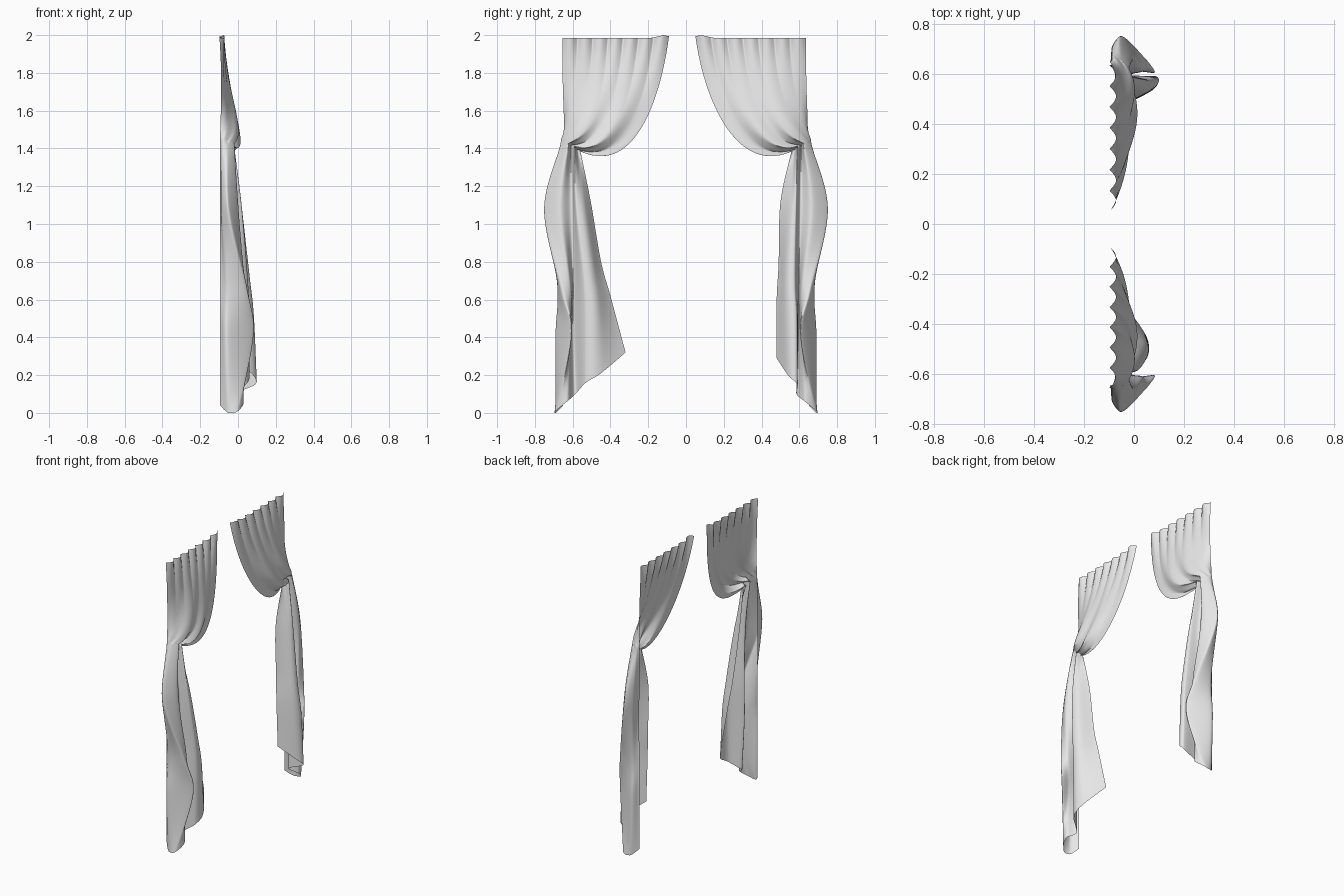
import bpy
from math import sin, pi
from mathutils import Vector

cube = bpy.data.objects.get("Cube")
if cube:
    bpy.data.objects.remove(cube, do_unlink=True)

fabric = bpy.data.materials.new("pale_grey_fabric")
fabric.use_nodes = True
fabric.diffuse_color = (0.8, 0.8, 0.8, 1)
fabric.node_tree.nodes["Principled BSDF"].inputs["Base Color"].default_value = (0.8, 0.8, 0.8, 1)

COLUMNS, DRAPE_ROWS, TAIL_ROWS = 144, 48, 60


def spline(points, t):
    """Smooth curve through evenly spaced points."""
    n = len(points) - 1
    i = min(int(t * n), n - 1)
    f = t * n - i
    a, b, c, d = (points[max(0, min(n, i + k))] for k in (-1, 0, 1, 2))
    return 0.5 * (2 * b + (c - a) * f + (2 * a - 5 * b + 4 * c - d) * f ** 2
                  + (3 * b - a - 3 * c + d) * f ** 3)


def bezier(a, b, c, d, t):
    r = 1 - t
    return a * r ** 3 + 3 * b * r * r * t + 3 * c * r * t * t + d * t ** 3


# Cross-sections as (distance from centre, depth), from the wall to the free edge
TIE = [(.645, -.095), (.66, -.08), (.65, -.05), (.62, -.02),
       (.61, -.07), (.59, -.02), (.575, -.06), (.56, -.05)]
WALL_FOLDS = [
    [(.65, -.095), (.71, -.085), (.75, -.05), (.67, 0), (.605, -.03)],
    [(.65, -.095), (.68, -.05), (.66, .045), (.615, .03), (.595, -.03)],
    [(.65, -.095), (.69, -.05), (.61, .08), (.61, .02), (.595, -.03)],
    [(.65, -.095), (.69, -.05), (.69, 0), (.63, .03), (.585, -.02)],
]
WIDE_FOLDS = [
    [(.58, .02), (.54, 0), (.505, -.06)],
    [(.54, .05), (.49, .03), (.45, -.05)],
    [(.53, .055), (.465, .045), (.4, -.045)],
    [(.53, .05), (.45, .05), (.32, -.04)],
]
NARROW_FOLDS = [
    [(.58, .02), (.55, 0), (.5, -.06)],
    [(.575, .06), (.53, .04), (.49, -.05)],
    [(.585, .08), (.53, .06), (.48, -.04)],
    [(.59, .09), (.54, .08), (.48, -.03)],
]
DROPS = (0, .25, .55, .72, 1)
WALL_HEM = [.04, 0, .01, .06, .1]


def curtain(name, side, top_outer, top_inner, free_folds, free_hem):
    sections = [TIE] + [w + f for w, f in zip(WALL_FOLDS, free_folds)]
    sections = [[Vector((p[0], p[1], drop)) for p in row]
                for row, drop in zip(sections, DROPS)]
    hem = WALL_HEM + free_hem

    def point(u, row):
        tie = spline(sections[0], u)
        tie.z = 1.46 - .07 * u
        if row <= DRAPE_ROWS:
            # Gathered drape from the pleated heading down to the tie
            v = row / DRAPE_ROWS
            y = top_outer + (top_inner - top_outer) * u
            swell = sin(pi * u)
            corner = max(0, 1 - abs(u - .95) / .12)
            top = Vector((y, -.085, 1.985 + .015 * corner))
            upper = Vector((y + .05 * u, -.088 + .02 * u + .04 * swell, 1.66 - .04 * u))
            lower = Vector((tie.x - .27 * u, -.09 + .11 * u + .09 * swell, 1.62 - .37 * u))
            p = bezier(top, upper, lower, tie, v)
            pleat = abs(sin(7 * pi * u)) - .5
            p.y += .026 * pleat * (1 - v) ** 6
            p.y += .009 * sin(6 * pi * u + 2 * v) * sin(pi * v) * v * min(1, 3 * u)
            # Tight creases radiating from the tie
            p.z += .008 * sin(14 * pi * u) * max(0, v - .6) * 2
        else:
            # Hanging tail from the tie to the slanting hem
            v = (row - DRAPE_ROWS) / TAIL_ROWS
            p = spline([spline(s, u) for s in sections], v)
            p.z = tie.z + (spline(hem, u) - tie.z) * p.z
            p.y += .003 * sin(10 * pi * u) * sin(pi * v)
        return (max(-.1, p.y), side * p.x, max(0, p.z))

    rows = DRAPE_ROWS + TAIL_ROWS
    verts = [point(c / COLUMNS, r) for r in range(rows + 1) for c in range(COLUMNS + 1)]
    faces = []
    for r in range(rows):
        for c in range(COLUMNS):
            a = r * (COLUMNS + 1) + c
            quad = (a, a + COLUMNS + 1, a + COLUMNS + 2, a + 1)
            faces.append(quad if side < 0 else quad[::-1])
    mesh = bpy.data.meshes.new(name)
    mesh.from_pydata(verts, [], faces)
    mesh.materials.append(fabric)
    mesh.shade_smooth()
    obj = bpy.data.objects.new(name, mesh)
    bpy.context.collection.objects.link(obj)


curtain("front_curtain", -1, .655, .09, WIDE_FOLDS, [.16, .21, .32])
curtain("back_curtain", 1, .635, .05, NARROW_FOLDS, [.15, .2, .29])
